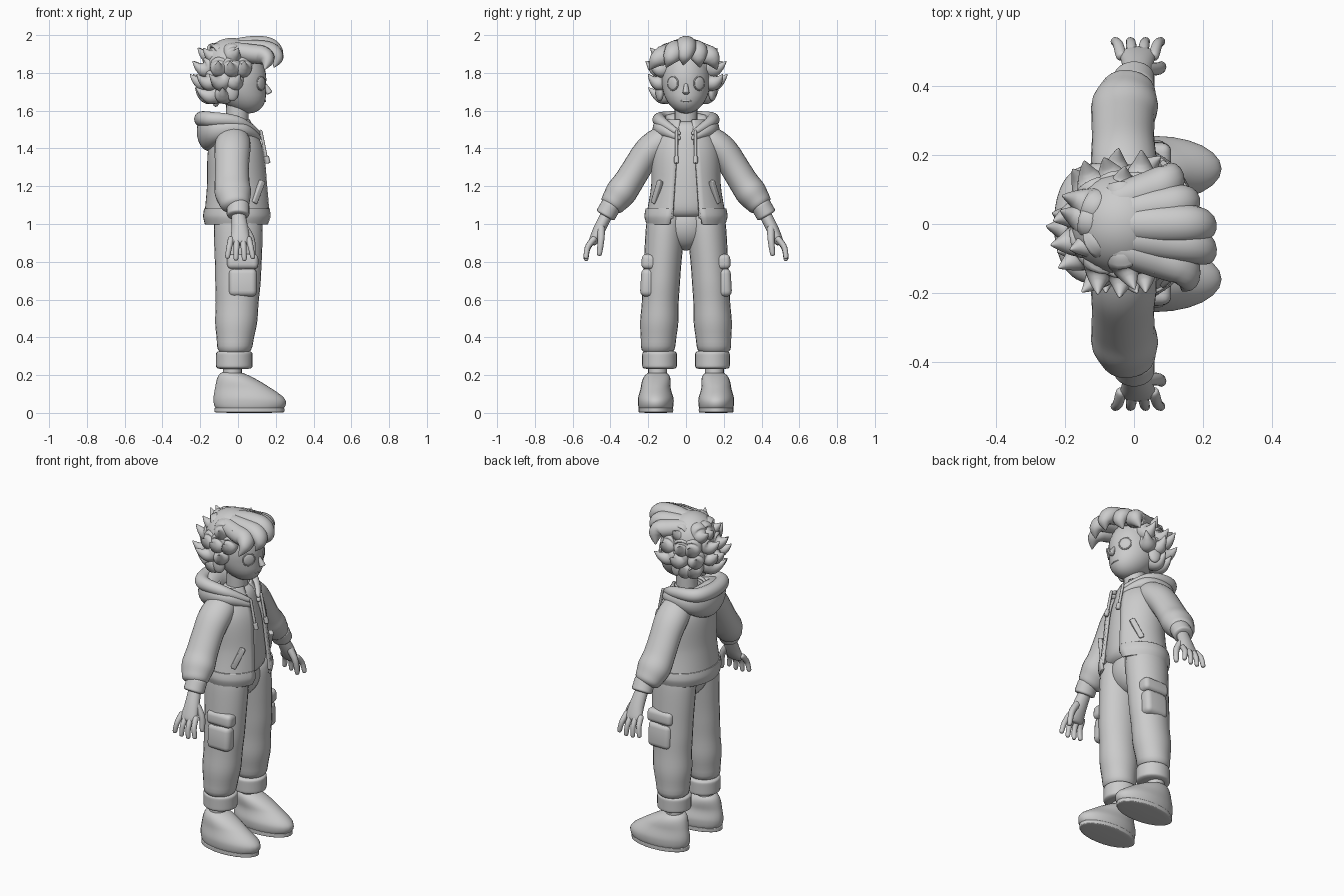
import bpy, bmesh, math, random
from mathutils import Vector, Matrix

random.seed(4)
cube = bpy.data.objects.get("Cube")
if cube:
    bpy.data.objects.remove(cube)

clay = bpy.data.materials.new("clay_grey")
clay.use_nodes = True
grey = (.6, .6, .6, 1)
clay.diffuse_color = grey
for node in clay.node_tree.nodes:
    if node.type == 'BSDF_PRINCIPLED':
        node.inputs["Base Color"].default_value = grey
        node.inputs["Roughness"].default_value = .8
made = []
front, side, up = Vector((1, 0, 0)), Vector((0, 1, 0)), Vector((0, 0, 1))


def finish(name, bm, mirror):
    """Turn a bmesh into an object, optionally mirrored to the other side."""
    bmesh.ops.recalc_face_normals(bm, faces=bm.faces)
    mesh = bpy.data.meshes.new(name)
    bm.to_mesh(mesh)
    bm.free()
    mesh.materials.append(clay)
    ob = bpy.data.objects.new(name, mesh)
    bpy.context.collection.objects.link(ob)
    if mirror:
        modifier = ob.modifiers.new("Mirror", 'MIRROR')
        modifier.use_axis = (False, True, False)
        modifier.use_mirror_merge = False
    made.append(ob)
    return ob


def spline(keys, t):
    """Smooth value at t along evenly spaced keys; a lone number is constant."""
    if isinstance(keys, (int, float)):
        return keys
    last = len(keys) - 1
    i = min(int(t * last), last - 1)
    f = t * last - i
    before, start, end, after = (keys[min(max(i + step, 0), last)] for step in range(-1, 3))
    cubic = (start - end) * 3 + after - before
    square = before * 2 - start * 5 + end * 4 - after
    return start + (end - before + (square + cubic * f) * f) * (f / 2)


def sweep(name, path, width, flat=1, ref=front, axis=None, gap=None, folds=0, sides=24, mirror=False):
    """Sweep an ellipse along a path: round ended, or open at the front by a gap."""
    path = [Vector(p) for p in path]
    count = 10 * len(path)
    centres = [spline(path, i / count) for i in range(count + 1)]
    bm = bmesh.new()
    rings = []
    for i, centre in enumerate(centres):
        t = i / count
        along = axis or (centres[min(i + 1, count)] - centres[max(i - 1, 0)]).normalized()
        u = (ref - along * ref.dot(along)).normalized()
        v = along.cross(u)
        size = spline(width, t) * (1 + folds * t ** 4 * math.sin(t * 28))
        depth = size * spline(flat, t)
        opening = 0
        if gap:
            opening = math.asin(spline(gap, t) / depth)
        else:
            end = max(math.sqrt(1 - abs(t + t - 1) ** 8), .01)
            size, depth = size * end, depth * end
        ring = []
        for k in range(sides + bool(gap)):
            a = opening + (math.tau - opening - opening) * k / sides
            ring.append(bm.verts.new(centre + u * size * math.cos(a) + v * depth * math.sin(a)))
        rings.append(ring)
    for low, high in zip(rings, rings[1:]):
        for k in range(sides):
            n = (k + 1) % len(low)
            bm.faces.new((low[k], low[n], high[n], high[k]))
    if not gap:
        bm.faces.new(rings[0])
        bm.faces.new(rings[-1])
    ob = finish(name, bm, mirror)
    if gap:
        modifier = ob.modifiers.new("Solidify", 'SOLIDIFY')
        modifier.thickness, modifier.offset = .015, 0


def ball(name, centre, size, turn=0, mirror=False, reshape=None):
    """Ellipsoid, with an optional rule that moves each vertex."""
    bm = bmesh.new()
    place = Matrix.Translation(centre) @ Matrix.Rotation(turn, 4, 'Z') @ Matrix.Diagonal((*size, 1))
    bmesh.ops.create_uvsphere(bm, u_segments=32, v_segments=20, radius=1, matrix=place)
    if reshape:
        for vert in bm.verts:
            reshape(vert.co)
    finish(name, bm, mirror)


def pads(name, centre, size, rotation, bevel):
    """Pair of rounded boxes."""
    bm = bmesh.new()
    place = Matrix.Translation(centre) @ rotation @ Matrix.Diagonal((*size, 1))
    bmesh.ops.create_cube(bm, size=1, matrix=place)
    bmesh.ops.bevel(bm, geom=bm.edges[:], offset=bevel, segments=4, profile=.5, affect='EDGES')
    finish(name, bm, True)


def horseshoe(half):
    """Extend a path that starts at the back centre to both sides."""
    return [(x, -y, z) for x, y, z in half[:0:-1]] + half


# Shoes, soles and ankles
sweep("shoes", [(.06, .16, 0), (.06, .16, .07), (.02, .16, .14), (-.04, .15, .22)],
      (.18, .19, .14, .065), (.5, .5, .56, .9), axis=up, mirror=True)
sweep("soles", [(.06, .16, 0), (.06, .16, .03)], .185, .5, axis=up, mirror=True)
sweep("ankles", [(-.03, .15, .1), (-.03, .15, .3)], .05, axis=up, mirror=True)

# Trousers with rolled cuffs and cargo pockets
sweep("trouser_legs", [(0, .1, 1.1), (0, .13, .7), (-.02, .15, .3)],
      (.135, .12, .1), (.8, .82, 1), axis=up, folds=.07, mirror=True)
sweep("trouser_cuffs", [(-.02, .14, .23), (-.02, .14, .33)], .097, .95, axis=up, mirror=True)
ball("trouser_seat", (0, 0, 1), (.12, .14, .14))
lean = Matrix.Rotation(.06, 4, 'X')
pads("cargo_pockets", (.025, .2, .69), (.15, .08, .15), lean, .03)
pads("cargo_flaps", (.025, .195, .8), (.165, .08, .08), lean, .025)

# Shirt and open jacket with hem and slash pockets
sweep("shirt", [(0, 0, 1.02), (0, 0, 1.3), (0, 0, 1.55)], (.15, .135, .09), 1.2, axis=up)
sweep("jacket_body", [(0, 0, 1.03), (0, 0, 1.2), (-.01, 0, 1.4), (-.02, 0, 1.55)],
      (.172, .157, .14, .08), (1.2, 1.13, 1.2, 1.2), axis=up, gap=(.07, .06, .045, .03), sides=36)
sweep("jacket_hem", [(0, 0, 1), (0, 0, 1.04), (0, 0, 1.08)], (.168, .177, .172), 1.2,
      axis=up, gap=(.085, .077, .072), sides=36)
slant = Matrix.Rotation(.9, 4, 'Z') @ Matrix.Rotation(.45, 4, 'X')
pads("slash_pockets", (.107, .153, 1.17), (.025, .03, .13), slant, .005)

# Sleeves and cuffs
sweep("sleeves", [(-.02, .07, 1.48), (-.03, .2, 1.38), (-.03, .32, 1.2), (-.01, .41, 1.08)],
      (.08, .095, .09, .095, .08), .85, folds=.06, mirror=True)
sweep("sleeve_cuffs", [(0, .39, 1.11), (0, .43, 1.04)], .06, .9, mirror=True)

# Hands
sweep("palms", [(0, .41, 1.07), (.01, .46, .97), (.01, .5, .89)], (.035, .045, .055), (.9, .7, .4), mirror=True)
for i, finger in enumerate(("little", "ring", "middle", "index")):
    x = .03 * i - .035
    splay = (i - 1.4) * .016
    length = .12 - .01 * abs(i - 1.6)
    sweep(finger + "_fingers", [(x, .48, .93), (x + splay / 2, .52, .93 - length / 2), (x + splay, .53, .92 - length)],
          (.017, .013), sides=12, mirror=True)
sweep("thumbs", [(.02, .45, 1), (.07, .45, .92), (.08, .46, .83)], (.022, .014), sides=12, mirror=True)

# Hood and drawstrings
rim = horseshoe([(-.19, 0, 1.555), (-.15, .125, 1.555), (0, .13, 1.54), (.12, .03, 1.475)])
sweep("hood_rim", rim, (.02, .036, .042, .036, .02), ref=up)
fold = horseshoe([(-.15, 0, 1.49), (-.11, .11, 1.5), (.02, .12, 1.5), (.12, .03, 1.45)])
sweep("hood_fold", fold, (.02, .055, .105, .055, .02), (1, .9, .65, .9, 1), ref=up)
sweep("drawstrings", [(.12, .05, 1.5), (.15, .05, 1.35)], .008, sides=10, mirror=True)
sweep("drawstring_tips", [(.15, .05, 1.36), (.16, .05, 1.32)], .013, sides=10, mirror=True)


# Neck, and a head that narrows forward into the chin
def chin_forward(co):
    co.x += .4 * max(1.72 - co.z, 0)


sweep("neck", [(-.01, 0, 1.4), (0, 0, 1.7)], .06, axis=up)
ball("head", (0, 0, 1.765), (.15, .13, .18), reshape=chin_forward)
sweep("nose", [(.135, 0, 1.75), (.155, 0, 1.715), (.168, 0, 1.69)], (.008, .014, .019), ref=side, sides=16)
ball("ears", (-.03, .14, 1.7), (.035, .02, .05), -.3, True)
sweep("mouth", [(.13, -.04, 1.655), (.145, 0, 1.65), (.13, .04, 1.655)], .004, ref=up, sides=8)

# Eyes with rims
turn = .65
outward = Vector((math.cos(turn), math.sin(turn), 0))
across = up.cross(outward)
eye = Vector((.122, .07, 1.745))
ball("eyes", eye, (.01, .033, .035), turn, True)
loop = [k / 16 * math.tau for k in range(17)]
eyelid = [eye + across * .034 * math.cos(a) + up * .036 * math.sin(a) for a in loop]
sweep("eyelids", eyelid, .004, ref=outward, sides=8, mirror=True)

# Hair cap with rows of flicked locks round the sides and back
ball("hair_cap", (-.035, 0, 1.835), (.15, .15, .15))
for row in range(4):
    height = 1.94 - .07 * row
    inner = math.sqrt(1 - ((height - 1.83) / .16) ** 2) * .13 - .04
    start = math.radians(55 + 6 * row * row)
    total = (7, 8, 8, 5)[row]
    for i in range(total):
        angle = start + (math.tau - start - start) * i / (total - 1) + random.uniform(-.15, .15)
        reach = random.uniform(.11, .145)
        twist = random.uniform(-.3, .3)
        path = []
        for step in range(5):
            f = step / 4
            radius, a = inner + reach * f, angle + twist * f
            drop = .05 * math.sin(f * 3)
            path.append((radius * math.cos(a) - .035, radius * math.sin(a), height - drop))
        sweep(f"hair_lock_{row + 1}_{i + 1}", path, (.045, .056, .045, .024, .004), ref=up, sides=14)
sweep("nape_lock", [(-.1, 0, 1.73), (-.12, 0, 1.62)], (.05, .01), 1.5, sides=14)

# Fringe locks parted off centre, swept forward and curling over the forehead
for i in range(5):
    y = (i - 2) * .06
    x = .25 - .05 * abs(i - 1.5)
    top = 1.945 - .35 * abs(y)
    tip = 1.89 - .2 * abs(y)
    part = (y - .03) * .5
    path = [(-.08, y / 2, 1.93), (x * .35, y * .8, top), (x * .75, y, top - .01),
            (x - .02, y + part / 2, tip), (x - .035, y + part, tip - .05)]
    sweep(f"fringe_lock_{i + 1}", path, (.05, .057, .055, .04, .005), .9, ref=side, sides=14)

# Smooth shading with sharp creases
bpy.ops.object.select_all(action='DESELECT')
for ob in made:
    ob.select_set(True)
bpy.context.view_layer.objects.active = made[0]
bpy.ops.object.shade_smooth_by_angle(angle=math.radians(45))
